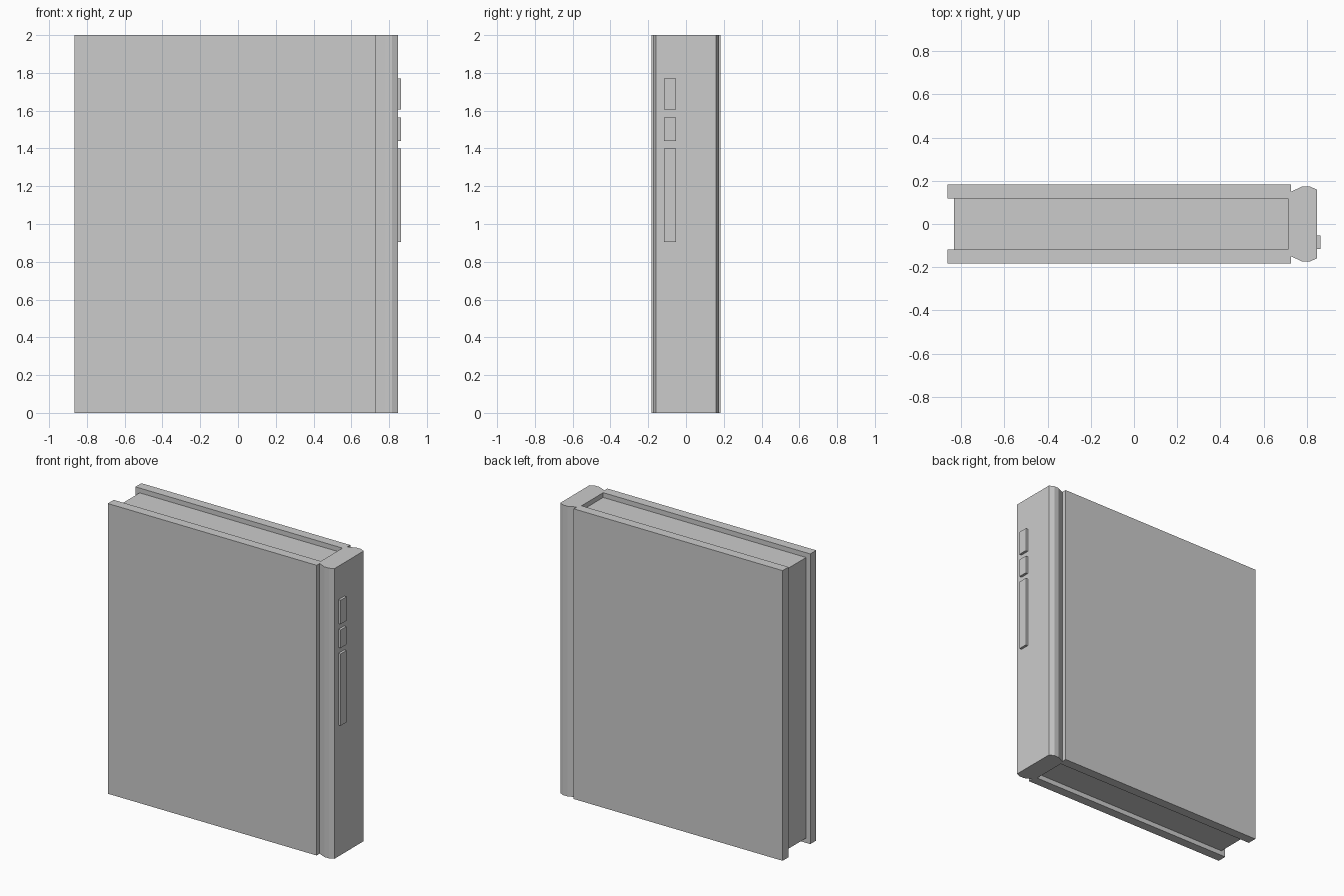
import bpy, bmesh

if "Cube" in bpy.data.objects:
    bpy.data.objects.remove(bpy.data.objects["Cube"])

HEIGHT = 2.0


def new_object(name, bm):
    bmesh.ops.recalc_face_normals(bm, faces=bm.faces)
    mesh = bpy.data.meshes.new(name)
    bm.to_mesh(mesh)
    bm.free()
    obj = bpy.data.objects.new(name, mesh)
    bpy.context.collection.objects.link(obj)
    return obj


def extrude_profile(name, points, z0, z1):
    """Extrude a closed xy outline from z0 up to z1."""
    bm = bmesh.new()
    face = bm.faces.new([bm.verts.new((x, y, z0)) for x, y in points])
    top = bmesh.ops.extrude_face_region(bm, geom=[face])
    verts = [v for v in top["geom"] if isinstance(v, bmesh.types.BMVert)]
    bmesh.ops.translate(bm, verts=verts, vec=(0, 0, z1 - z0))
    return new_object(name, bm)


def box(name, x0, x1, y0, y1, z0, z1):
    return extrude_profile(name, [(x0, y0), (x1, y0), (x1, y1), (x0, y1)], z0, z1)


# Binding: U-shaped outline with hinge groove and bevelled spine, mirrored in y
half = [(0.714, 0.118), (-0.865, 0.118), (-0.865, 0.183), (0.728, 0.183),
        (0.728, 0.150), (0.780, 0.174), (0.815, 0.174), (0.847, 0.159)]
outline = half + [(x, -y) for x, y in reversed(half)]
extrude_profile("cover_and_spine", outline, 0, HEIGHT)

# Page block, set in from the cover edges
box("page_block", -0.833, 0.714, -0.118, 0.118, 0.033, HEIGHT - 0.033)

# Raised plates on the spine
plates = [("upper", 1.605, 1.77), ("middle", 1.44, 1.565), ("lower", 0.905, 1.40)]
for label, z0, z1 in plates:
    box(f"spine_plate_{label}", 0.845, 0.864, -0.116, -0.053, z0, z1)
